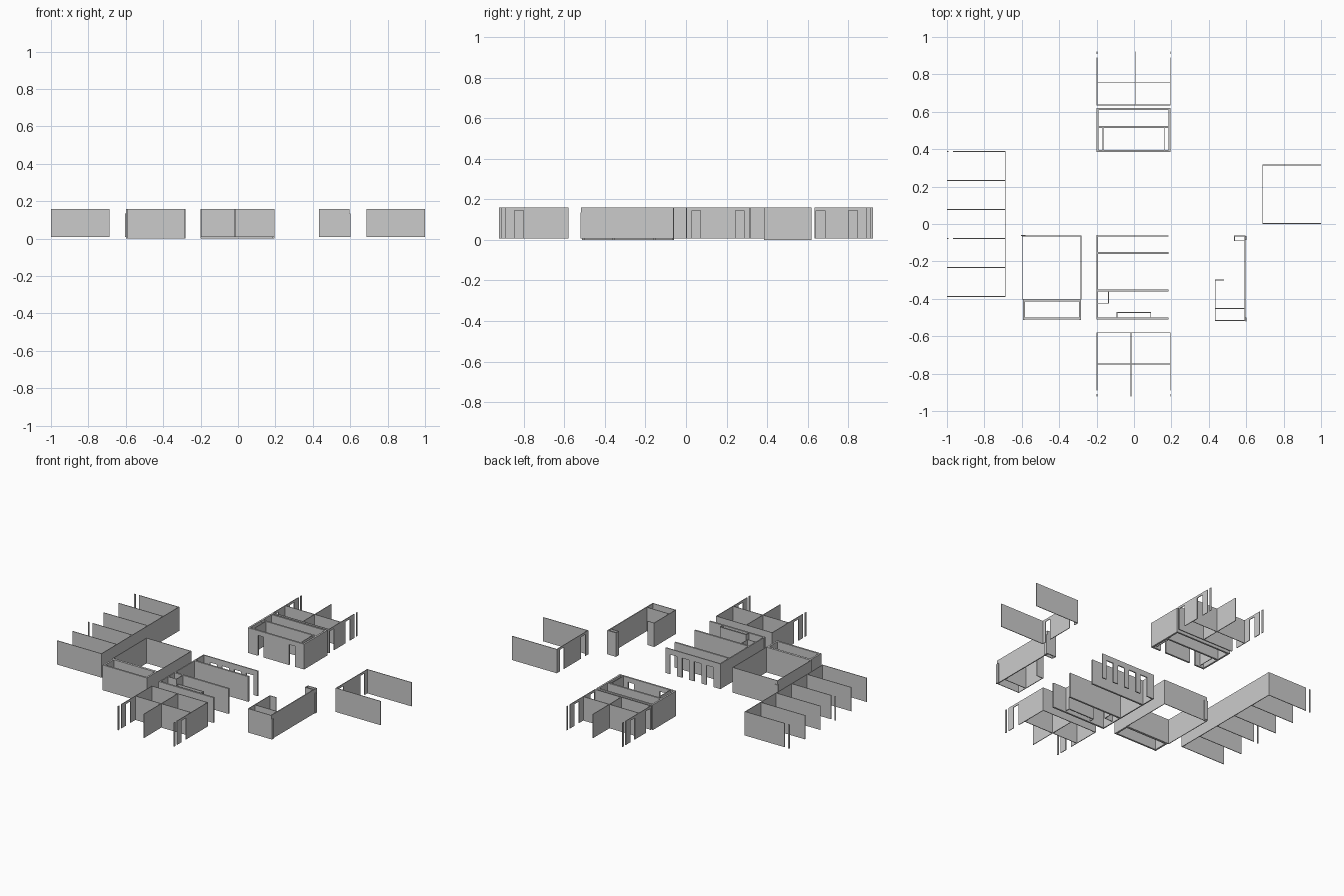
import bpy, bmesh
from mathutils import Matrix, Vector

if "Cube" in bpy.data.objects:
    bpy.data.objects.remove(bpy.data.objects["Cube"])

TOP = 0.16
THIN, THICK = 0.004, 0.011


def box(bm, lo, hi):
    lo, hi = Vector(lo), Vector(hi)
    bmesh.ops.create_cube(bm, size=1, matrix=Matrix.Translation((lo + hi) / 2)
                          @ Matrix.Diagonal((*(hi - lo), 1)))


def wall(bm, axis, at, a, b, t=THIN, z0=0.008, top=TOP, holes=()):
    """Wall along an axis at a fixed offset; holes are (start, end, head height)."""
    def piece(s, e, low, high):
        if e - s < 0.0005 or high - low < 0.0005:
            return
        if axis == 'x':
            box(bm, (s, at - t / 2, low), (e, at + t / 2, high))
        else:
            box(bm, (at - t / 2, s, low), (at + t / 2, e, high))
    pos = a
    for s, e, head in sorted(holes):
        piece(pos, s, z0, top)
        piece(s, e, head, top)
        pos = e
    piece(pos, b, z0, top)


def finish(name, bm):
    me = bpy.data.meshes.new(name)
    bm.to_mesh(me)
    bm.free()
    bpy.context.collection.objects.link(bpy.data.objects.new(name, me))


# Row of open rooms on the left
bm = bmesh.new()
wall(bm, 'y', -0.688, -0.39, 0.39)
for i in range(6):
    y = -0.388 + i * 0.1552
    gap = [(-0.991, -0.967, TOP)] if i in (2, 5) else []
    wall(bm, 'x', y, -1.0, -0.688, holes=gap)
finish("left_room_row", bm)

# Four-room blocks at back and front
for name, s, inner, cross, mid in (("back_rooms", 1, 0.636, 0.755, 0.010),
                                   ("front_rooms", -1, 0.582, 0.748, -0.016)):
    bm = bmesh.new()
    wall(bm, 'x', s * inner, -0.2, 0.196)
    wall(bm, 'x', s * cross, -0.2, 0.196)
    ends = sorted((s * inner, s * 0.922))
    wall(bm, 'y', mid, *ends)
    doors = [(0.80, 0.845, 0.145), (0.89, 0.908, TOP)]
    if s > 0:
        doors.append((0.642, 0.685, 0.145))
    doors = [(*sorted((s * a, s * b)), h) for a, b, h in doors]
    for x in (-0.198, 0.194):
        wall(bm, 'y', x, *ends, holes=doors)
    finish(name, bm)

# Thick-walled block behind the centre
bm = bmesh.new()
entry = [(-0.13, -0.09, 0.13), (0.09, 0.13, 0.13)]
wall(bm, 'x', 0.390, -0.2, 0.196, THICK, 0, holes=entry)
wall(bm, 'x', 0.519, -0.2, 0.196, THICK, 0)
wall(bm, 'x', 0.614, -0.2, 0.196, THICK, 0)
for x in (-0.195, 0.190):
    wall(bm, 'y', x, 0.385, 0.619, THICK, 0)
for x in (-0.166, 0.165):
    wall(bm, 'y', x, 0.395, 0.514)
finish("back_corridor_block", bm)

# Central halls
bm = bmesh.new()
doors = [(x, x + 0.05, 0.125) for x in (-0.15, -0.065, 0.02, 0.105)]
wall(bm, 'x', -0.064, -0.2, 0.185, 0.007, 0, holes=doors)
for y in (-0.156, -0.356, -0.506):
    wall(bm, 'x', y, -0.2, 0.185, THICK, 0)
wall(bm, 'y', -0.196, -0.511, -0.06, 0.007, 0)
wall(bm, 'x', -0.424, -0.2, -0.135)
wall(bm, 'y', -0.136, -0.425, -0.356)
wall(bm, 'x', -0.474, -0.093, 0.092, 0.006)
for x in (-0.091, 0.090):
    wall(bm, 'y', x, -0.506, -0.472)
finish("central_halls", bm)

# Large room with a thick-walled annex
bm = bmesh.new()
for x in (-0.598, -0.284):
    wall(bm, 'y', x, -0.403, -0.062, z0=0)
for y in (-0.064, -0.402):
    wall(bm, 'x', y, -0.6, -0.282, z0=0)
for x in (-0.587, -0.289):
    wall(bm, 'y', x, -0.512, -0.404, THICK, 0)
for y in (-0.410, -0.506):
    wall(bm, 'x', y, -0.593, -0.283, THICK, 0)
wall(bm, 'x', -0.061, -0.605, -0.58, 0.006, top=0.135)
finish("large_room", bm)

# Angled corner walls on the right
bm = bmesh.new()
wall(bm, 'y', 0.594, -0.518, -0.062, 0.006)
wall(bm, 'y', 0.434, -0.518, -0.298)
wall(bm, 'x', -0.516, 0.432, 0.597)
wall(bm, 'x', -0.452, 0.434, 0.594)
wall(bm, 'x', -0.300, 0.432, 0.480)
for y in (-0.064, -0.090):
    wall(bm, 'x', y, 0.535, 0.594)
wall(bm, 'y', 0.537, -0.092, -0.062)
for y in (-0.510, -0.075):
    wall(bm, 'y', 0.599, y - 0.01, y + 0.01, 0.006, top=0.135)
finish("right_corner_room", bm)

# Three-sided room on the far right
bm = bmesh.new()
wall(bm, 'y', 0.688, 0.001, 0.317,
     holes=[(0.03, 0.072, 0.145), (0.245, 0.287, 0.145)])
for y in (0.003, 0.315):
    wall(bm, 'x', y, 0.686, 1.0)
finish("far_right_room", bm)
